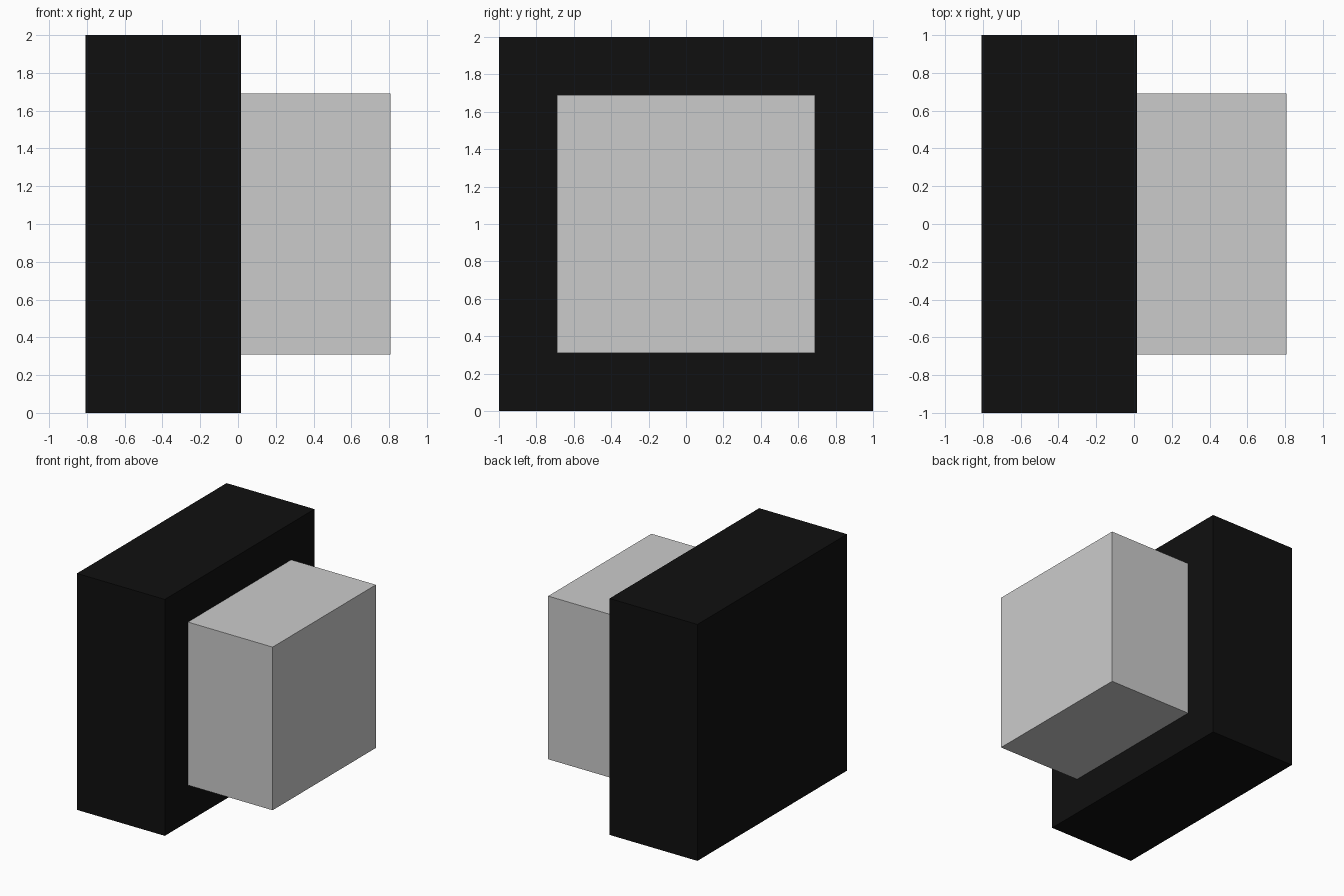
import bpy

if "Cube" in bpy.data.objects:
    bpy.data.objects.remove(bpy.data.objects["Cube"])


def box(name, lo, hi):
    """Add a box spanning the two given corners."""
    centre = [(a + b) / 2 for a, b in zip(lo, hi)]
    bpy.ops.mesh.primitive_cube_add(size=1, location=centre)
    obj = bpy.context.object
    obj.name = name
    obj.scale = [b - a for a, b in zip(lo, hi)]
    bpy.ops.object.transform_apply(location=False, rotation=False, scale=True)
    return obj


black = bpy.data.materials.new("black")
black.diffuse_color = (0.005, 0.005, 0.005, 1)
black.use_nodes = True
black.node_tree.nodes["Principled BSDF"].inputs["Base Color"].default_value = black.diffuse_color

# Large black slab at the back
slab = box("back_slab", (-0.807, -1, 0), (0.015, 1, 2))
slab.data.materials.append(black)

# Smaller grey block centred on the slab's right face
box("front_block", (0.015, -0.69, 0.31), (0.807, 0.69, 1.69))
